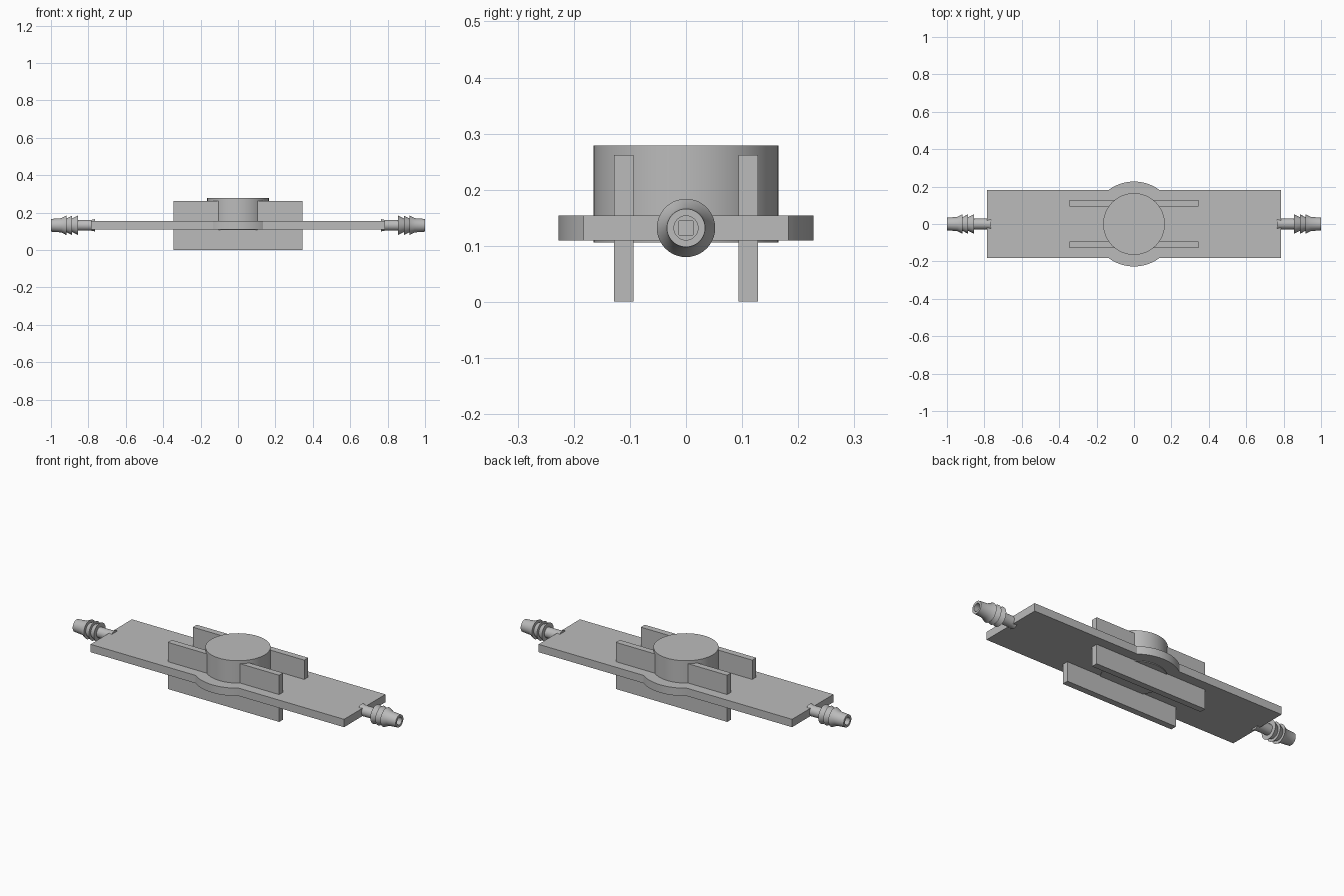
import bpy, bmesh, math

cube = bpy.data.objects.get("Cube")
if cube:
    bpy.data.objects.remove(cube, do_unlink=True)

grey = bpy.data.materials.new("plain grey")
grey.use_nodes = True
colour = (0.5, 0.5, 0.5, 1)
grey.diffuse_color = colour
grey.node_tree.nodes["Principled BSDF"].inputs["Base Color"].default_value = colour

PLATE_Z = (0.11, 0.154)
AXIS_Z = 0.132


def finish(name, bm, smooth=False):
    bmesh.ops.recalc_face_normals(bm, faces=bm.faces)
    mesh = bpy.data.meshes.new(name)
    bm.to_mesh(mesh)
    bm.free()
    mesh.materials.append(grey)
    obj = bpy.data.objects.new(name, mesh)
    bpy.context.collection.objects.link(obj)
    if smooth:
        bpy.ops.object.select_all(action='DESELECT')
        obj.select_set(True)
        bpy.context.view_layer.objects.active = obj
        bpy.ops.object.shade_smooth_by_angle(angle=math.radians(25))
    return obj


def prism(name, outline, z0, z1, smooth=False):
    bm = bmesh.new()
    face = bm.faces.new([bm.verts.new((x, y, z0)) for x, y in outline])
    top = bmesh.ops.extrude_face_region(bm, geom=[face])["geom"]
    for v in top:
        if isinstance(v, bmesh.types.BMVert):
            v.co.z = z1
    return finish(name, bm, smooth)


def arc(radius, start, end, count):
    angles = [start + (end - start) * i / count for i in range(count + 1)]
    return [(radius * math.cos(a), radius * math.sin(a)) for a in angles]


def box(name, x0, x1, y0, y1, z0, z1):
    return prism(name, [(x0, y0), (x1, y0), (x1, y1), (x0, y1)], z0, z1)


# Flat bar with a round bulge on both long edges
length, width, bulge = 0.785, 0.183, 0.227
a = math.asin(width / bulge)
half = [(length, width)] + arc(bulge, a, math.pi - a, 24) + [(-length, width)]
plate = prism("base_plate", half + [(-x, -y) for x, y in half], *PLATE_Z, smooth=True)

# Square channel inside the bar, open at both ends
cutter = box("channel_cutter", -0.9, 0.9, -0.0125, 0.0125, AXIS_Z - 0.0125, AXIS_Z + 0.0125)
cutter.hide_render = True
cutter.hide_viewport = True
cut = plate.modifiers.new("channel", 'BOOLEAN')
cut.operation = 'DIFFERENCE'
cut.object = cutter

# Central drum
prism("drum", arc(0.165, 0, 2 * math.pi, 64)[:-1], 0.106, 0.279, smooth=True)

# Upright fins on each side of the drum
for side, name in ((-1, "front_fin"), (1, "back_fin")):
    box(name, -0.345, 0.345, side * 0.111 - 0.0175, side * 0.111 + 0.0175, 0.001, 0.262)

# Barbed hose connectors: lathe profile as (x, radius), bore first
profile = [(0.787, 0.0215), (1.0, 0.0215), (1.0, 0.034), (0.945, 0.038)]
for x in (0.918, 0.887, 0.856):
    profile += [(x, 0.052), (x, 0.036)]
profile[-1] = (0.856, 0.029)
profile += [(0.785, 0.029), (0.765, 0.033), (0.765, 0.0215)]

for side, name in ((-1, "right_hose_barb"), (1, "left_hose_barb")):
    bm = bmesh.new()
    verts = [bm.verts.new((side * x, 0, AXIS_Z + r)) for x, r in profile]
    edges = [bm.edges.new((p, q)) for p, q in zip(verts, verts[1:] + verts[:1])]
    bmesh.ops.spin(bm, geom=verts + edges, cent=(0, 0, AXIS_Z), axis=(1, 0, 0),
                   angle=2 * math.pi, steps=40, use_duplicate=False)
    bmesh.ops.remove_doubles(bm, verts=bm.verts, dist=0.0001)
    finish(name, bm, smooth=True)
